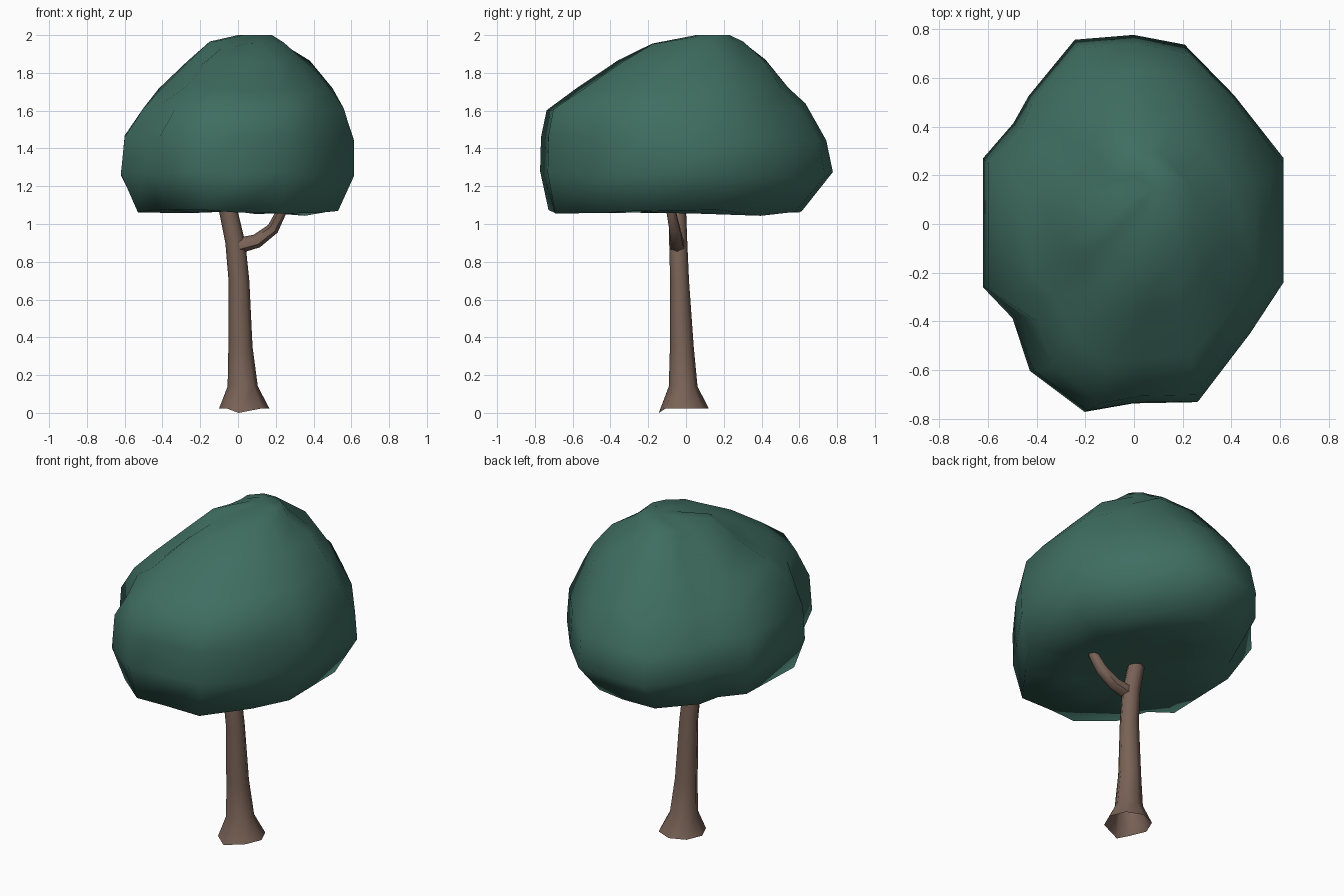
import bpy, bmesh, math, random
from mathutils import Vector

if "Cube" in bpy.data.objects:
    bpy.data.objects.remove(bpy.data.objects["Cube"])

random.seed(4)


def material(name, rgb):
    m = bpy.data.materials.new(name)
    m.diffuse_color = (*rgb, 1)
    m.use_nodes = True
    m.node_tree.nodes["Principled BSDF"].inputs["Base Color"].default_value = m.diffuse_color
    return m


GREEN = material("leaf green", (0.050, 0.155, 0.120))
BROWN = material("bark brown", (0.190, 0.122, 0.093))


def loft(name, rings, mat, cap_start=True, cap_end=True, angle=60):
    """Skin a list of equal-length vertex rings; caps are fans round the ring centre."""
    bm = bmesh.new()
    loops = [[bm.verts.new(p) for p in r] for r in rings]
    n = len(loops[0])
    for a, b in zip(loops, loops[1:]):
        for i in range(n):
            j = (i + 1) % n
            bm.faces.new((a[i], a[j], b[j], b[i]))
    for loop, wanted in ((loops[0], cap_start), (loops[-1], cap_end)):
        if wanted:
            c = bm.verts.new(sum((v.co for v in loop), Vector()) / n)
            for i in range(n):
                bm.faces.new((loop[i], loop[(i + 1) % n], c))
    bmesh.ops.recalc_face_normals(bm, faces=bm.faces)
    me = bpy.data.meshes.new(name)
    bm.to_mesh(me)
    bm.free()
    me.materials.append(mat)
    ob = bpy.data.objects.new(name, me)
    bpy.context.collection.objects.link(ob)
    bpy.ops.object.select_all(action='DESELECT')
    bpy.context.view_layer.objects.active = ob
    ob.select_set(True)
    bpy.ops.object.shade_smooth_by_angle(angle=math.radians(angle))
    return ob


# Crown: plan outline (counter-clockwise), stretched to the extents of each level
outline = [(0.615, -0.23), (0.615, 0.27), (0.43, 0.55), (0.21, 0.735), (0, 0.775),
           (-0.24, 0.755), (-0.44, 0.54), (-0.5, 0.42), (-0.615, 0.27), (-0.615, -0.26),
           (-0.5, -0.39), (-0.43, -0.61), (-0.2, -0.77), (0, -0.735), (0.26, -0.73),
           (0.49, -0.46)]
# z, x min, x max, y min, y max
levels = [(1.07, -0.28, 0.28, -0.40, 0.32), (1.06, -0.53, 0.53, -0.73, 0.61),
          (1.27, -0.62, 0.615, -0.775, 0.775), (1.45, -0.60, 0.615, -0.77, 0.74),
          (1.62, -0.50, 0.56, -0.74, 0.63), (1.72, -0.42, 0.50, -0.58, 0.54),
          (1.85, -0.27, 0.38, -0.36, 0.43), (1.95, -0.15, 0.24, -0.19, 0.30),
          (2.0, 0.0, 0.18, 0.05, 0.23)]
crown = []
for k, (z, x0, x1, y0, y1) in enumerate(levels):
    ring = []
    for x, y in outline:
        s = 1 - random.uniform(0, 0.05) if max(abs(x) / 0.615, abs(y) / 0.77) < 0.94 else 1
        dz = random.uniform(-0.02, 0.02) if k < len(levels) - 1 else 0
        ring.append(((x0 + x1) / 2 + s * x / 1.23 * (x1 - x0),
                     (y0 + y1) / 2 + s * y / 1.545 * (y1 - y0), z + dz))
    crown.append(ring)
loft("crown", crown, GREEN, angle=100)

# Trunk: flared eight-sided rings, open at the foot: z, centre x, centre y, rx, ry
trunk = []
for z, cx, cy, rx, ry in [(0.024, 0.033, -0.012, 0.133, 0.132), (0.14, 0.025, -0.015, 0.08, 0.076),
                          (0.35, 0.013, -0.022, 0.064, 0.063), (0.70, 0.005, -0.034, 0.055, 0.05),
                          (0.90, -0.014, -0.041, 0.053, 0.048), (1.05, -0.047, -0.045, 0.05, 0.046),
                          (1.14, -0.068, -0.047, 0.048, 0.045)]:
    trunk.append([(cx + rx * math.cos(math.tau * i / 8), cy + ry * math.sin(math.tau * i / 8), z)
                  for i in range(8)])
x, y, z = trunk[0][6]
trunk[0][6] = (x - 0.03, y, 0.0)
loft("trunk", trunk, BROWN, cap_start=False)

# Side branch: tapered six-sided tube along a rising path
path = [Vector(p) for p in [(0.0, -0.045, 0.885), (0.10, -0.05, 0.91), (0.185, -0.06, 0.975),
                            (0.232, -0.08, 1.07), (0.25, -0.09, 1.14)]]
branch = []
for i, p in enumerate(path):
    t = (path[min(i + 1, 4)] - path[max(i - 1, 0)]).normalized()
    u = t.cross(Vector((0, 1, 0))).normalized()
    v = t.cross(u)
    r = 0.042 - 0.005 * i
    branch.append([p + r * (u * math.cos(math.tau * a / 6) + v * math.sin(math.tau * a / 6))
                   for a in range(6)])
loft("branch", branch, BROWN)
